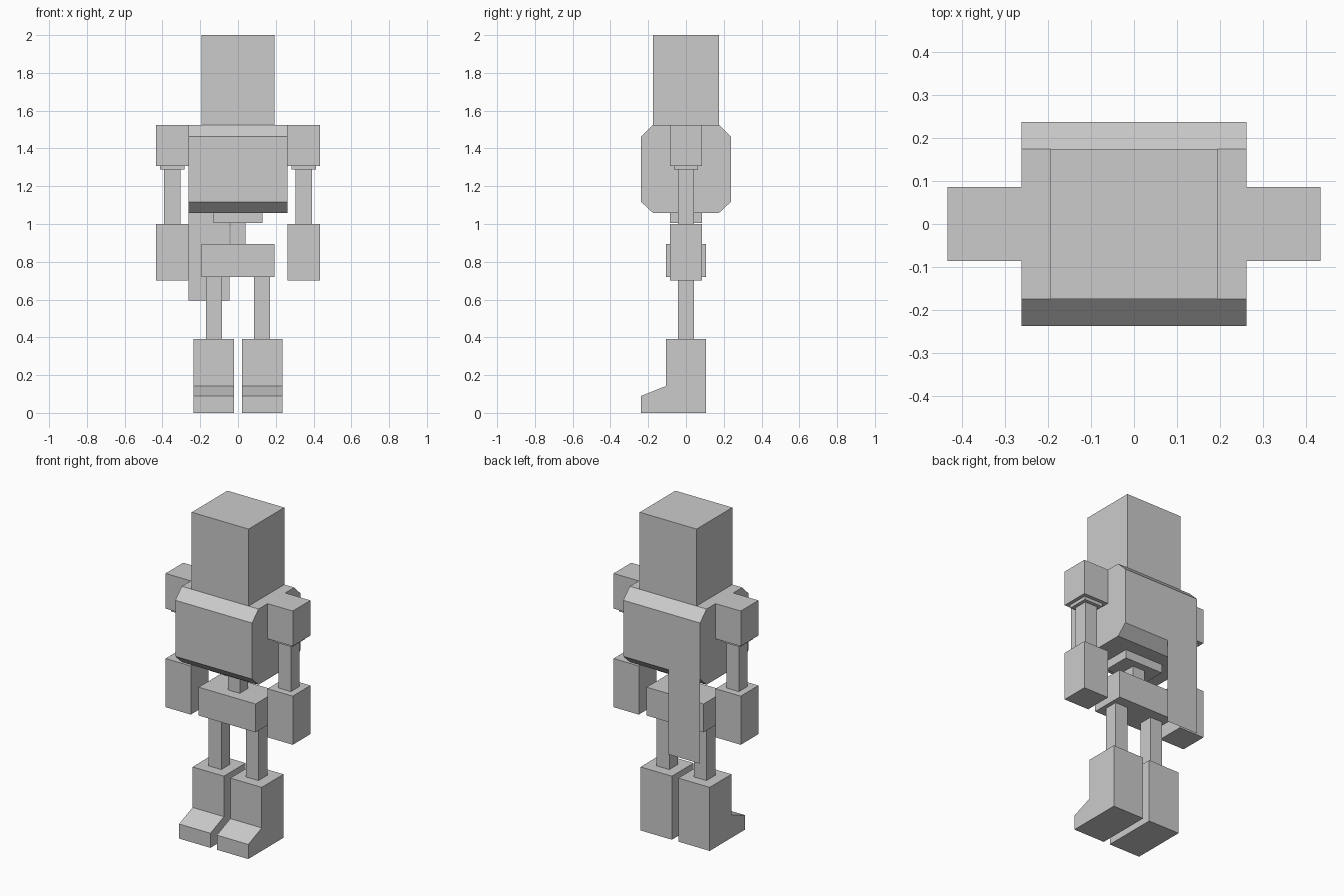
import bpy, bmesh

if "Cube" in bpy.data.objects:
    bpy.data.objects.remove(bpy.data.objects["Cube"])

grey = bpy.data.materials.new("light_grey")
grey.diffuse_color = (0.6, 0.6, 0.6, 1)
grey.use_nodes = True
grey.node_tree.nodes["Principled BSDF"].inputs["Base Color"].default_value = grey.diffuse_color


def finish(name, bm):
    bmesh.ops.recalc_face_normals(bm, faces=bm.faces[:])
    mesh = bpy.data.meshes.new(name)
    bm.to_mesh(mesh)
    bm.free()
    mesh.materials.append(grey)
    obj = bpy.data.objects.new(name, mesh)
    bpy.context.collection.objects.link(obj)
    return obj


def extrude_profile(name, profile, x0, x1):
    """Extrude a (y, z) side profile from x0 to x1."""
    bm = bmesh.new()
    face = bm.faces.new([bm.verts.new((x0, y, z)) for y, z in profile])
    ext = bmesh.ops.extrude_face_region(bm, geom=[face])["geom"]
    moved = [v for v in ext if isinstance(v, bmesh.types.BMVert)]
    bmesh.ops.translate(bm, verts=moved, vec=(x1 - x0, 0, 0))
    return finish(name, bm)


def box(name, cx, half_x, half_y, z0, z1):
    profile = [(-half_y, z0), (half_y, z0), (half_y, z1), (-half_y, z1)]
    return extrude_profile(name, profile, cx - half_x, cx + half_x)


# Head
box("head", 0, 0.194, 0.174, 1.525, 2.0)

# Chest with chamfered front and back edges
extrude_profile("chest", [(-0.174, 1.058), (0.174, 1.058), (0.237, 1.117), (0.237, 1.463),
                          (0.174, 1.525), (-0.174, 1.525), (-0.237, 1.463), (-0.237, 1.117)],
                -0.262, 0.262)

# Waist and hips
box("waist_plate", 0, 0.131, 0.086, 1.005, 1.058)
box("spine", 0, 0.041, 0.041, 0.895, 1.005)
box("hips", 0, 0.194, 0.106, 0.72, 0.895)

# Side parts, built for both sides
BOOT = [(0.106, 0), (0.106, 0.392), (-0.106, 0.392),
        (-0.106, 0.142), (-0.237, 0.09), (-0.237, 0)]
for side, s in (("left", -1), ("right", 1)):
    box(f"{side}_shoulder", s * 0.348, 0.086, 0.086, 1.308, 1.525)
    box(f"{side}_cuff", s * 0.348, 0.064, 0.064, 1.288, 1.308)
    box(f"{side}_arm", s * 0.348, 0.043, 0.043, 1.0, 1.288)
    box(f"{side}_hand", s * 0.348, 0.086, 0.086, 0.70, 1.0)
    box(f"{side}_leg", s * 0.127, 0.043, 0.043, 0.392, 0.72)
    extrude_profile(f"{side}_boot", BOOT, s * 0.022, s * 0.236)

# Single-sheet cloth hanging from the lower back edge
bm = bmesh.new()
bm.faces.new([bm.verts.new((x, 0.237, z)) for x, z in
              ((-0.046, 0.595), (-0.262, 0.595), (-0.262, 1.117), (-0.046, 1.117))])
cloth = finish("back_cloth", bm)
if cloth.data.polygons[0].normal.y < 0:
    cloth.data.flip_normals()
